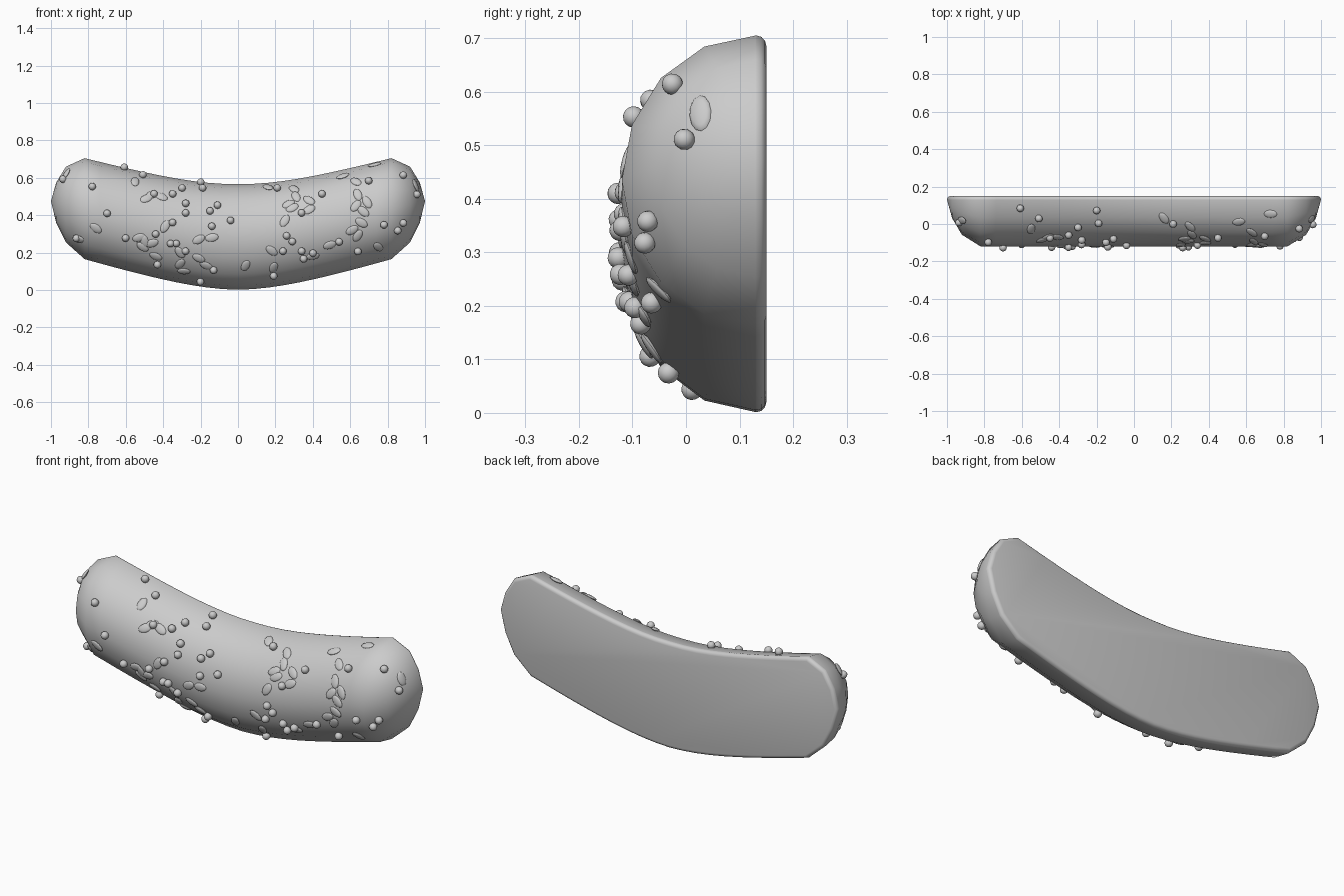
import bpy, bmesh, math
from mathutils import Vector, Matrix

cube = bpy.data.objects.get("Cube")
if cube:
    bpy.data.objects.remove(cube, do_unlink=True)

GREY = (0.6, 0.6, 0.6, 1)
mat = bpy.data.materials.new("plain_grey")
mat.use_nodes = True
mat.diffuse_color = GREY
mat.node_tree.nodes["Principled BSDF"].inputs["Base Color"].default_value = GREY

BODY_END = 0.82      # where the rounded ends begin
RIM_Y = 0.13         # where the domed front meets the rim
DEPTH = 0.25
CAP = [(BODY_END, 1, 0.435), (0.92, 0.75, 0.457), (0.972, 0.4, 0.467), (1, 0, 0.475)]


def section(x):
    """Centre height, half height and size factor of the loaf at x."""
    a = min(abs(x), 1)
    half = 0.2825 - 0.0125 * min(a / BODY_END, 1)
    if a <= BODY_END:
        return 0.284 + 0.295 * (math.hypot(a, 0.4) - 0.4), half, 1
    for (x0, s0, c0), (x1, s1, c1) in zip(CAP, CAP[1:]):
        if a <= x1:
            t = (a - x0) / (x1 - x0)
            return c0 + (c1 - c0) * t, half, s0 + (s1 - s0) * t


def surface(x, z):
    """Point on the domed front."""
    c, half, s = section(x)
    return Vector((x, RIM_Y - DEPTH * math.sqrt(max(0, s * s - ((z - c) / half) ** 2)), z))


def finish(bm, name):
    mesh = bpy.data.meshes.new(name)
    bmesh.ops.recalc_face_normals(bm, faces=bm.faces)
    bm.to_mesh(mesh)
    bm.free()
    mesh.materials.append(mat)
    obj = bpy.data.objects.new(name, mesh)
    bpy.context.collection.objects.link(obj)
    bpy.ops.object.select_all(action="DESELECT")
    obj.select_set(True)
    bpy.context.view_layer.objects.active = obj
    bpy.ops.object.shade_smooth_by_angle(angle=math.radians(40))


# Loaf: half-ellipse sections along a bent centre line
STEPS, SIDES = 20, 8
caps = [x for x, s, c in CAP[1:]]
stations = [-x for x in reversed(caps)]
stations += [BODY_END * (2 * i / STEPS - 1) for i in range(STEPS + 1)] + caps
bm = bmesh.new()
rings = []
for x in stations:
    c, half, s = section(x)
    angles = [math.pi * (i / SIDES - 0.5) for i in range(SIDES + 1)]
    rings.append([bm.verts.new((x, RIM_Y - DEPTH * s * math.cos(b), c + half * s * math.sin(b)))
                  for b in angles])
for r, q in zip(rings, rings[1:]):
    for i in range(SIDES):
        bm.faces.new((r[i], r[i + 1], q[i + 1], q[i]))
bmesh.ops.remove_doubles(bm, verts=bm.verts, dist=0.0005)

# Flat back with a rounded rim
rim = [e for e in bm.edges if e.is_boundary]
back = bmesh.ops.extrude_edge_only(bm, edges=rim)["geom"]
verts = [g for g in back if isinstance(g, bmesh.types.BMVert)]
bmesh.ops.translate(bm, verts=verts, vec=(0, 0.15 - RIM_Y, 0))
edges = [e for e in bm.edges if e.is_boundary]
bmesh.ops.contextual_create(bm, geom=edges)
bmesh.ops.bevel(bm, geom=edges, offset=0.018, segments=3, profile=0.5, affect="EDGES")
finish(bm, "loaf")

# Round seeds: x, z in hundredths
ROUND = [(-93, 59), (-78, 55), (-61, 65), (-51, 61), (-70, 41), (-45, 51), (-35, 51),
         (-30, 54), (-28, 46), (-28, 41), (-35, 36), (-19, 54), (-20, 57), (-11, 45),
         (-15, 42), (-4, 37), (-14, 34), (-44, 30), (-60, 28), (-36, 25), (-33, 25),
         (-28, 21), (-43, 14), (-20, 5), (-13, 11), (-86, 28), (45, 51), (21, 54),
         (34, 41), (70, 58), (88, 61), (95, 51), (78, 35), (88, 36), (85, 32), (54, 26),
         (64, 21), (26, 29), (29, 26), (24, 21), (34, 21), (35, 17), (40, 20), (19, 8)]
# Flat seeds: x, z in hundredths, turn in tens of degrees
FLAT = [(-92, 62, 7), (-55, 58, 8), (-49, 49, 3), (-46, 51, 3), (-41, 50, 15), (-39, 34, 6),
        (-50, 26, 10), (-51, 23, 14), (-53, 28, 2), (-46, 25, 2), (-21, 27, 3), (-14, 28, 1),
        (-31, 20, 12), (-31, 14, 6), (-29, 10, 1), (-44, 18, 15), (-21, 17, 15), (-17, 13, 15),
        (-76, 33, 14), (-85, 27, 3), (4, 13, 7), (18, 21, 14), (19, 12, 8), (16, 55, 11),
        (30, 54, 12), (31, 50, 11), (27, 46, 3), (29, 44, 3), (38, 43, 3), (25, 37, 6),
        (38, 48, 14), (49, 24, 2), (40, 18, 1), (56, 61, 4), (63, 58, 13), (64, 51, 11),
        (63, 45, 5), (69, 47, 12), (67, 42, 14), (66, 36, 15), (64, 29, 6), (61, 32, 3),
        (75, 23, 12), (73, 67, 1), (95, 56, 12)]


def scatter(name, spots, size, lift):
    """Ellipsoids laid on the domed front, thin axis along its normal."""
    bm = bmesh.new()
    for x, z, turn in spots:
        x, z, d = x / 100, z / 100, 0.01
        p = surface(x, z)
        n = (surface(x, z + d) - surface(x, z - d)).cross(surface(x + d, z) - surface(x - d, z))
        n.normalize()
        if n.y > 0:
            n.negate()
        a = math.radians(turn * 10)
        u = Vector((math.cos(a), 0, math.sin(a)))
        u = (u - n * u.dot(n)).normalized()
        frame = Matrix((u, n.cross(u), n)).transposed().to_4x4()
        place = Matrix.Translation(p + n * lift) @ frame @ Matrix.Diagonal((*size, 1))
        bmesh.ops.create_uvsphere(bm, u_segments=12, v_segments=8, radius=1, matrix=place)
    finish(bm, name)


scatter("round_seeds", [(x, z, 0) for x, z in ROUND], (0.02, 0.02, 0.02), 0.007)
scatter("flat_seeds", FLAT, (0.036, 0.022, 0.008), 0)
